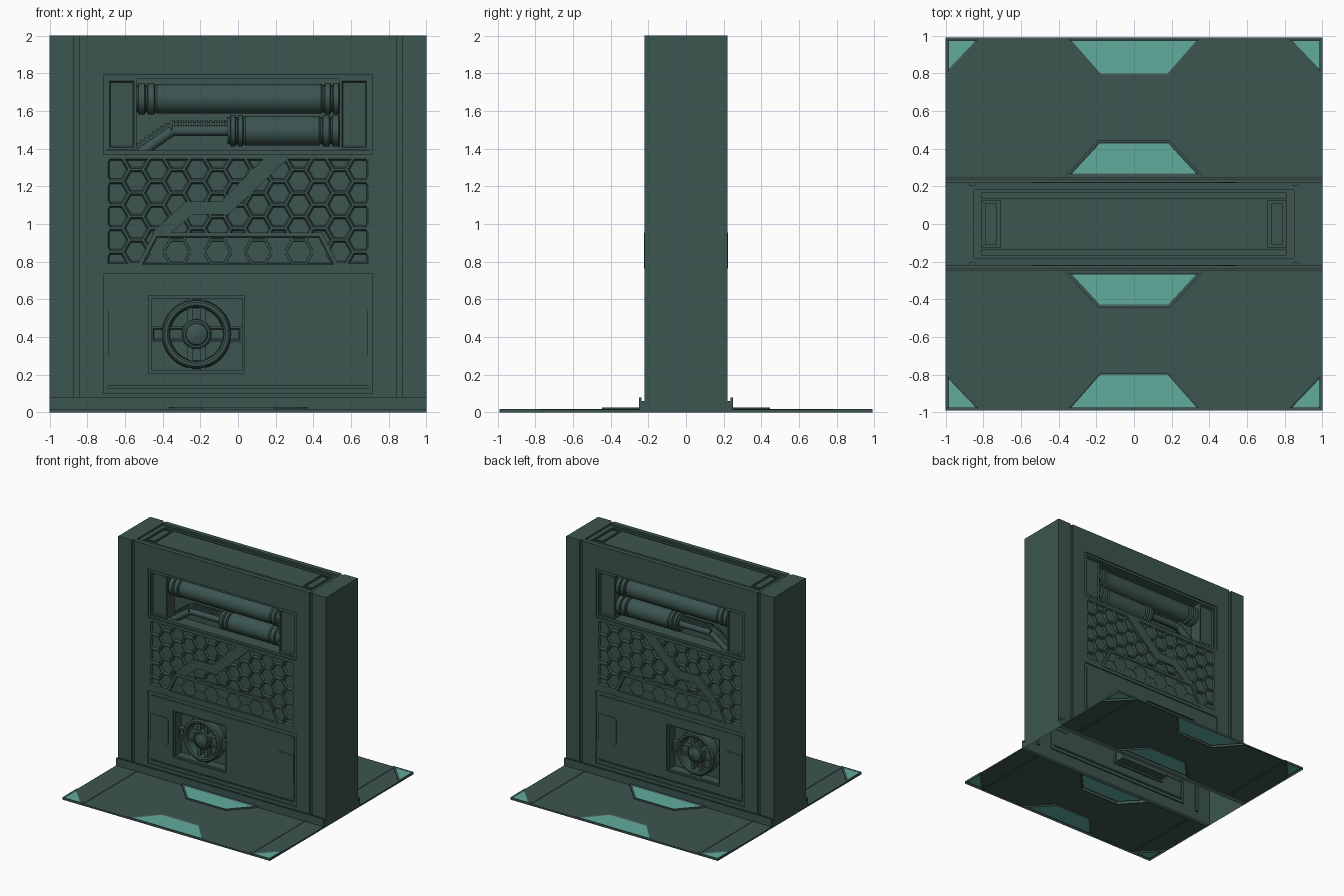
import bpy, bmesh, math
from mathutils import Vector

if "Cube" in bpy.data.objects:
    bpy.data.objects.remove(bpy.data.objects["Cube"])


def material(name, rgb):
    m = bpy.data.materials.new(name)
    m.diffuse_color = (*rgb, 1)
    m.use_nodes = True
    m.node_tree.nodes["Principled BSDF"].inputs["Base Color"].default_value = m.diffuse_color
    return m


GREEN = material("dark green metal", (0.045, 0.09, 0.08))
TEAL = material("teal light panel", (0.12, 0.41, 0.335))


# "front": u = x, v = z, h = distance out from centre; "flat": u = x, v = distance from centre, h = z
def at(view, u, v, h):
    return Vector((u, -h, v)) if view == "front" else Vector((u, -v, h))


def add_face(bm, pts, facing):
    f = bm.faces.new([bm.verts.new(p) for p in pts])
    f.normal_update()
    if f.normal.dot(facing) < 0:
        f.normal_flip()
    return f


def finish(name, bm, smooth=False):
    me = bpy.data.meshes.new(name)
    bm.to_mesh(me)
    bm.free()
    me.materials.append(GREEN)
    me.materials.append(TEAL)
    ob = bpy.data.objects.new(name, me)
    bpy.context.collection.objects.link(ob)
    if smooth:
        bpy.ops.object.select_all(action='DESELECT')
        ob.select_set(True)
        bpy.context.view_layer.objects.active = ob
        bpy.ops.object.shade_smooth_by_angle()
    mod = ob.modifiers.new("both sides", 'MIRROR')
    mod.use_axis[0] = False
    mod.use_axis[1] = True
    return ob


# Stepped sheet: later rectangles (u0, u1, v0, v1, h) overwrite earlier ones, None leaves a hole
def relief(name, view, rects):
    us = sorted({u for r in rects for u in r[:2]})
    vs = sorted({v for r in rects for v in r[2:4]})
    bm = bmesh.new()

    def height(i, j):
        if not (0 <= i < len(us) - 1 and 0 <= j < len(vs) - 1):
            return None
        u, v = (us[i] + us[i + 1]) / 2, (vs[j] + vs[j + 1]) / 2
        return [r[4] for r in rects if r[0] < u < r[1] and r[2] < v < r[3]][-1]

    out, du, dv = at(view, 0, 0, 1), at(view, 1, 0, 0), at(view, 0, 1, 0)
    for i in range(len(us) - 1):
        for j in range(len(vs) - 1):
            h = height(i, j)
            if h is None:
                continue
            a, b, c, d = us[i], us[i + 1], vs[j], vs[j + 1]
            add_face(bm, [at(view, *p, h) for p in ((a, c), (b, c), (b, d), (a, d))], out)
            for k, p, q, way in ((height(i + 1, j), (b, c), (b, d), du),
                                 (height(i, j + 1), (a, d), (b, d), dv)):
                if k is not None and k != h:
                    add_face(bm, [at(view, *p, h), at(view, *q, h), at(view, *q, k), at(view, *p, k)],
                             way * (h - k))
    bmesh.ops.remove_doubles(bm, verts=bm.verts, dist=1e-5)
    return finish(name, bm)


# Raised plate, open at the back, with optional inset steps (thickness, depth)
def plate(name, view, pts, h0, h1, steps=(), mat=0):
    area = sum(p[0] * q[1] - q[0] * p[1] for p, q in zip(pts, pts[1:] + pts[:1]))
    if (area > 0) != (view == "front"):
        pts = pts[::-1]
    bm = bmesh.new()
    lo = [bm.verts.new(at(view, *p, h0)) for p in pts]
    hi = [bm.verts.new(at(view, *p, h1)) for p in pts]
    top = bm.faces.new(hi)
    for i in range(len(pts)):
        j = (i + 1) % len(pts)
        bm.faces.new((lo[i], lo[j], hi[j], hi[i]))
    for thick, depth in steps:
        bm.normal_update()
        bmesh.ops.inset_individual(bm, faces=[top], thickness=thick, depth=depth, use_even_offset=True)
    top.material_index = mat
    return finish(name, bm)


def rect(u0, u1, v0, v1):
    return [(u0, v0), (u1, v0), (u1, v1), (u0, v1)]


# Turned part: (distance, radius) profile around an axis
def turned(name, profile, origin, axis, n=28):
    axis = Vector(axis).normalized()
    side = axis.orthogonal().normalized()
    up = axis.cross(side)
    bm = bmesh.new()
    rings = [[bm.verts.new(Vector(origin) + axis * t + r * (side * math.cos(a) + up * math.sin(a)))
              for a in [2 * math.pi * k / n for k in range(n)]] for t, r in profile]
    for p, q in zip(rings, rings[1:]):
        for k in range(n):
            m = (k + 1) % n
            bm.faces.new((p[k], p[m], q[m], q[k]))
    return finish(name, bm, True)


# Wall front with grooves, pipe bay, lower panel and wheel well
relief("wall_front", "front", [
    (-1, 1, 0, 2, .22),
    (-.87, -.845, .08, 2, .205), (.845, .87, .08, 2, .205),
    (-.715, .715, 1.37, 1.79, .21), (-.695, .695, 1.39, 1.77, .10),
    (-.695, .695, .785, 1.35, None),
    (-.715, .715, .10, .735, .21), (-.69, .69, .14, .70, .215), (-.69, .69, .128, .14, .202),
    (-.475, .035, .21, .62, .20), (-.46, .02, .225, .605, .12)])
# Wall top with recessed panel
relief("wall_top", "flat", [
    (-1, 1, 0, .22, 2),
    (-.87, -.845, .205, .22, None), (.845, .87, .205, .22, None),
    (-.85, .85, 0, .18, 1.985), (-.81, .81, .135, .165, 1.97),
    (-.81, -.71, 0, .125, 1.97), (.71, .81, 0, .125, 1.97),
    (-.79, -.73, 0, .11, 1.985), (.73, .79, 0, .11, 1.985)])
# Wall ends
bm = bmesh.new()
for s in (-1, 1):
    add_face(bm, [(s, 0, 0), (s, -.22, 0), (s, -.22, 2), (s, 0, 2)], Vector((s, 0, 0)))
finish("wall_ends", bm)

# Honeycomb grille, clipped to its window
bm = bmesh.new()
R = .072
for c in range(-7, 8):
    for r in range(-1, 7):
        x, z = c * 1.5 * R, .79 + (r + .5 * (c % 2)) * R * math.sqrt(3)
        add_face(bm, [(x + R * math.cos(k * math.pi / 3), -.22, z + R * math.sin(k * math.pi / 3))
                      for k in range(6)], Vector((0, -1, 0)))
for co, no in (((.695, 0, 0), (1, 0, 0)), ((-.695, 0, 0), (-1, 0, 0)),
               ((0, 0, 1.35), (0, 0, 1)), ((0, 0, .785), (0, 0, -1))):
    bmesh.ops.bisect_plane(bm, geom=bm.verts[:] + bm.edges[:] + bm.faces[:], plane_co=co,
                           plane_no=no, clear_outer=True)
for thick, depth in ((.006, 0), (.008, -.016)):
    bm.normal_update()
    cells = [f for f in bm.faces if f.calc_area() > .0035]
    bmesh.ops.inset_individual(bm, faces=cells, thickness=thick, depth=depth, use_even_offset=True)
finish("honeycomb_grille", bm)
plate("grille_band", "front", [(.14, 1.35), (.27, 1.35), (-.05, 1.05), (-.24, 1.05), (-.36, .95),
                               (-.46, .95), (-.28, 1.12), (-.09, 1.12)], .20, .2215)
plate("grille_skirt", "front", [(-.545, .763), (.545, .763), (.445, .955), (-.445, .955)],
      .20, .224, [(.022, 0), (.005, -.006)])

# Pipe bay: end blocks and pipes with collars
for s, n in ((-1, "left"), (1, "right")):
    plate(n + "_pipe_block", "front", rect(*sorted((s * .54, s * .695)), 1.395, 1.77), .10, .205,
          [(.012, 0), (.006, -.01)])


def collars(x0, x1):
    w = (x1 - x0) / 2
    return [p for a in (x0, x0 + w)
            for p in ((a, .07), (a + .008, .07), (a + .012, .085), (a + w - .006, .085), (a + w, .07))]


turned("upper_pipe", [(-.55, .07)] + collars(-.54, -.44) + [(-.43, .08), (.44, .08)]
       + collars(.45, .54), (0, -.12, 1.665), (1, 0, 0))
turned("lower_pipe", [(-.055, .001), (-.055, .07)] + collars(-.05, .03) + [(.04, .08), (.43, .08)]
       + collars(.44, .54), (0, -.12, 1.495), (1, 0, 0))
# Smooth tube and ribbed hose, each with one bend
for name, dz, y, r, rib in (("thin_tube", 0, -.15, .028, 0), ("ribbed_hose", .022, -.125, .024, .012)):
    path = [Vector((-.05, y, 1.495 + dz)), Vector((-.35, y, 1.495 + dz)), Vector((-.52, y, 1.375 + dz))]
    for i in (0, 1):
        d = path[i + 1] - path[i]
        count = round(d.length / .026) if rib else 1
        step = d.length / count
        prof = []
        for k in range(count):
            a = k * step
            prof += [(a, r), (a + step / 2, r), (a + step / 2, r + rib), (a + step, r + rib)]
        turned(f"{name}_{i + 1}", prof, path[i], d, 16)

# Lower panel side tabs
for s, n in ((-1, "left"), (1, "right")):
    plate(n + "_panel_tab", "front", [(s * .69, .30), (s * .54, .30), (s * .52, .325), (s * .52, .515),
                                      (s * .54, .54), (s * .69, .54)], .21, .2195)
# Hand wheel and its braces
cx, cz = -.22, .415
for s in (-1, 1):
    plate("vertical_brace", "front", rect(cx + s * .035 - .014, cx + s * .035 + .014, .22, .61), .12, .175)
    plate("horizontal_brace", "front", rect(*sorted((cx + s * .05, cx + s * .24)), cz - .04, cz + .04),
          .12, .165, [(.01, 0), (.005, -.008)])
turned("wheel_rim", [(.12, .14), (.19, .145), (.2, .155), (.2, .17), (.19, .18), (.12, .185)],
       (cx, 0, cz), (0, -1, 0), 32)
turned("wheel_hub", [(.12, .08), (.18, .078), (.186, .07), (.186, .06), (.2, .056), (.21, .035), (.214, .001)],
       (cx, 0, cz), (0, -1, 0))

# Skirting
plate("skirting_lip", "flat", rect(-1, 1, .235, .25), 0, .08)
plate("skirting_step", "flat", rect(-1, 1, .22, .235), 0, .06)

# Floor with cut-outs for the light panels
half = [(.37, .25), (1, .25), (1, .78), (.8, .99), (.37, .99), (.185, .78)]
inner = [(-.19, .445), (-.37, .25)]
left = [(-u, v) for u, v in half[::-1]]
plate("floor", "flat", [(.19, .445)] + half + left + [(-.19, .445)], 0, .014)
rim = [(.01, 0), (.008, -.005)]
plate("inner_floor_light", "flat", [(-.37, .25), (.37, .25), (.19, .445), (-.19, .445)], 0, .026, rim, 1)
plate("outer_floor_light", "flat", [(-.37, .99), (.37, .99), (.185, .78), (-.185, .78)], 0, .019, rim, 1)
for s in (-1, 1):
    plate("corner_floor_light", "flat", [(s, .99), (s * .8, .99), (s, .78)], 0, .019, rim, 1)
    plate("floor_seam_strip", "flat", rect(*sorted((s * .80, s * .822)), .25, .97), .012, .018)
